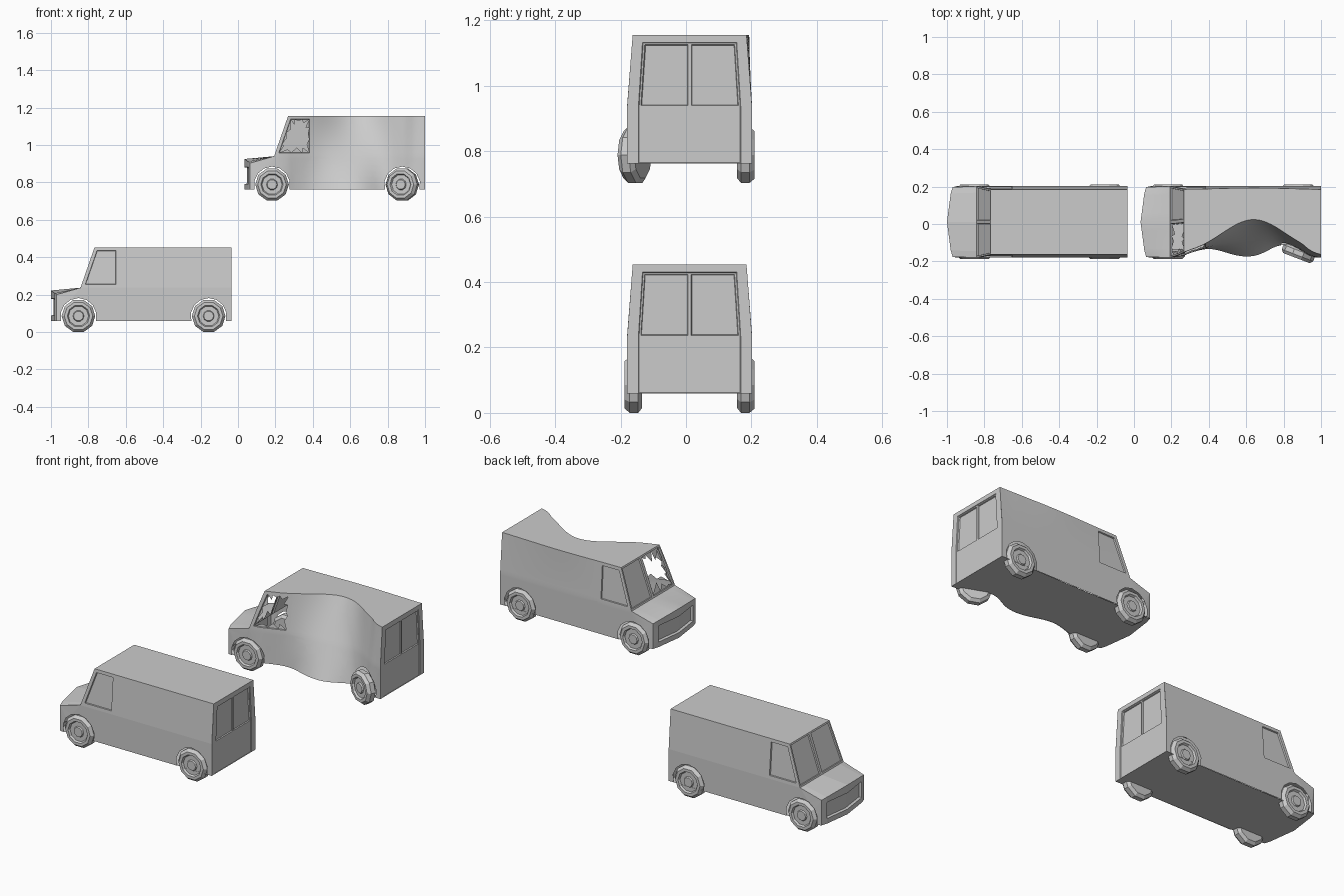
import bpy, bmesh, math, random
from mathutils import Vector, Matrix

if "Cube" in bpy.data.objects:
    bpy.data.objects.remove(bpy.data.objects["Cube"])

random.seed(4)
YC = 0.011                       # centre line of the vans
BOT, SILL, TOP = 0.06, 0.237, 0.453
BACK = -0.035
COLS = [-1, -0.82, 0, 0.82, 1]   # columns across the width
AXLES = (-0.853, -0.157)
WR, WZ = 0.09, 0.0856


def half(z):
    return 0.191 if z <= SILL else 0.191 - 0.017 * (z - SILL) / (TOP - SILL)


def gauss(x, c, s):
    return math.exp(-((x - c) / s) ** 2 / 2)


def smash(bm, panes):
    # jagged glass left around the frame of each broken pane
    for f in panes:
        rim = [v.co.copy() for v in f.verts]
        mid = f.calc_center_median()
        bmesh.ops.delete(bm, geom=[f], context='FACES_ONLY')
        pts = []
        for a, b in zip(rim, rim[1:] + rim[:1]):
            pts += [a.lerp(b, t) for t in (0, 0.4, 0.75)]
        for a, b in zip(pts, pts[1:] + pts[:1]):
            tip = ((a + b) / 2).lerp(mid, random.choice((0.1, 0.2, 0.3, 0.5)))
            bm.faces.new([bm.verts.new(p) for p in (a, b, tip)])
    # denser mesh for the dent
    for axis, lo, hi, n in ((0, -0.8, BACK, 32), (1, -0.19, 0.19, 8), (2, BOT, TOP, 12)):
        for i in range(1, n):
            co, no = Vector(), Vector()
            co[axis], no[axis] = lo + (hi - lo) * i / n, 1
            bmesh.ops.bisect_plane(bm, geom=bm.verts[:] + bm.edges[:] + bm.faces[:],
                                   plane_co=co, plane_no=no)
    # caved-in side
    for v in bm.verts:
        x, y, z = v.co
        t = max(0, min(1, (z - BOT) / (TOP - BOT)))
        upper = 0.19 * gauss(x, -0.395, 0.17)
        lower = 0.045 * gauss(x, -0.635, 0.09) + 0.065 * gauss(x, -0.24, 0.075)
        fade = max(0, min(1, (BACK - x) / 0.1)) * max(0, min(1, (x + 0.86) / 0.12))
        v.co.y += (t * upper + (1 - t) * lower) * fade * max(0, (0.19 - y) / 0.37)


def body(name, loc, dented):
    bm = bmesh.new()
    cache = {}

    def face(*pts):
        vs = []
        for p in pts:
            key = tuple(round(c, 4) for c in p)
            if key not in cache:
                cache[key] = bm.verts.new(p)
            vs.append(cache[key])
        return bm.faces.new(vs)

    def grid(fn, us, vs):
        return [[face(fn(a, c), fn(b, c), fn(b, d), fn(a, d))
                 for a, b in zip(us, us[1:])] for c, d in zip(vs, vs[1:])]

    def nose(f, z):
        crown = 0.022 * (1 - f * f) if z > 0.195 else 0
        return (-1 + 0.03 * f * f, f * 0.186, z + crown)

    def at(x, f, z):
        return (x, f * half(z), z)

    # nose, hood, roof, floor, back
    front = grid(nose, COLS, [BOT, 0.088, 0.178, 0.2])
    grid(lambda f, v: at(-0.842, f, SILL) if v else nose(f, 0.2), COLS, [0, 1])
    grid(lambda f, v: at(BACK if v else -0.767, f, TOP), COLS, [0, 1])
    grid(lambda f, v: at(BACK, f, BOT) if v else nose(f, BOT), COLS, [0, 1])
    back = grid(lambda f, z: at(BACK, f, z), COLS, [BOT, 0.232, 0.43, TOP])
    # two-part windscreen
    screen = grid(lambda f, v: at(-0.767, f, TOP) if v else at(-0.842, f, SILL),
                  [-1, 0, 1], [0, 1])[0]
    # sides with wheel arches
    cabs, lowers = [], []
    for s in (-1, 1):
        cabs.append(face(at(-0.842, s, SILL), at(-0.635, s, SILL),
                         at(-0.635, s, TOP), at(-0.767, s, TOP)))
        face(at(-0.635, s, SILL), at(BACK, s, SILL), at(BACK, s, TOP), at(-0.635, s, TOP))
        pts = [nose(s, BOT)]
        for ax in AXLES:
            dz = BOT - WZ
            a0 = math.asin(dz / 0.096)
            for i in range(9):
                a = math.pi - a0 + (2 * a0 - math.pi) * i / 8
                pts.append(at(ax + 0.096 * math.cos(a), s, WZ + 0.096 * math.sin(a)))
        pts += [at(BACK, s, BOT), at(BACK, s, SILL), at(-0.635, s, SILL),
                at(-0.842, s, SILL), nose(s, 0.2)]
        lowers.append(face(*pts))
    bmesh.ops.recalc_face_normals(bm, faces=bm.faces[:])
    bmesh.ops.triangulate(bm, faces=lowers)

    def recess(faces, margin, depth):
        bmesh.ops.inset_individual(bm, faces=faces, thickness=margin, use_even_offset=True)
        bmesh.ops.inset_individual(bm, faces=faces, thickness=0.002, depth=-depth,
                                   use_even_offset=True)

    # grille, back doors, glass
    bmesh.ops.inset_region(bm, faces=front[1][1:3], thickness=0.003, depth=-0.014,
                           use_even_offset=True)
    bmesh.ops.inset_region(bm, faces=back[0][1:3] + back[1][1:3], thickness=0.002,
                           depth=-0.003, use_even_offset=True)
    recess(back[1][1:3], 0.005, 0.006)
    recess(screen, 0.009, 0.007)
    recess(cabs, 0.018, 0.007)
    if dented:
        smash(bm, [screen[0], cabs[0]])
        bmesh.ops.remove_doubles(bm, verts=bm.verts[:], dist=0.0002)
    return finish(name, bm, loc, 30 if dented else 0)


def finish(name, bm, loc, smooth=0):
    me = bpy.data.meshes.new(name)
    bm.to_mesh(me)
    bm.free()
    ob = bpy.data.objects.new(name, me)
    ob.location = loc
    bpy.context.collection.objects.link(ob)
    if smooth:
        bpy.ops.object.select_all(action='DESELECT')
        bpy.context.view_layer.objects.active = ob
        ob.select_set(True)
        bpy.ops.object.shade_smooth_by_angle(angle=math.radians(smooth))
    return ob


# tyre and hub profile: radius, depth from the outer face
RIM = [(0, 0.054), (0.074, 0.054), (WR, 0.042), (WR, 0.016), (0.076, 0), (0.06, 0),
       (0.054, 0.01), (0.03, 0.01), (0.026, 0.003), (0, 0.003)]


def wheel(name, loc, side, yaw=0):
    bm = bmesh.new()
    vs = [bm.verts.new((r, side * (0.027 - d), 0)) for r, d in RIM]
    es = [bm.edges.new(p) for p in zip(vs, vs[1:])]
    bmesh.ops.spin(bm, geom=vs + es, axis=(0, 1, 0), cent=(0, 0, 0),
                   angle=math.tau, steps=10, use_merge=False)
    bmesh.ops.remove_doubles(bm, verts=bm.verts[:], dist=0.0005)
    bmesh.ops.recalc_face_normals(bm, faces=bm.faces[:])
    bm.transform(Matrix.Rotation(yaw, 4, 'Z'))
    finish(name, bm, loc)


# whole van and wrecked van
for label, dx, dz, dented in (("intact", 0, 0, False), ("wrecked", 1.035, 0.703, True)):
    body(label + "_van_body", (dx, YC, dz), dented)
    for end, ax in zip(("front", "rear"), AXLES):
        for s, side in ((-1, "right"), (1, "left")):
            bent = dented and end == "rear" and s < 0
            y = -0.157 if bent else YC + s * 0.172
            wheel(f"{label}_{end}_{side}_wheel", (ax + dx, y, WZ + dz), s,
                  math.radians(-21) if bent else 0)
